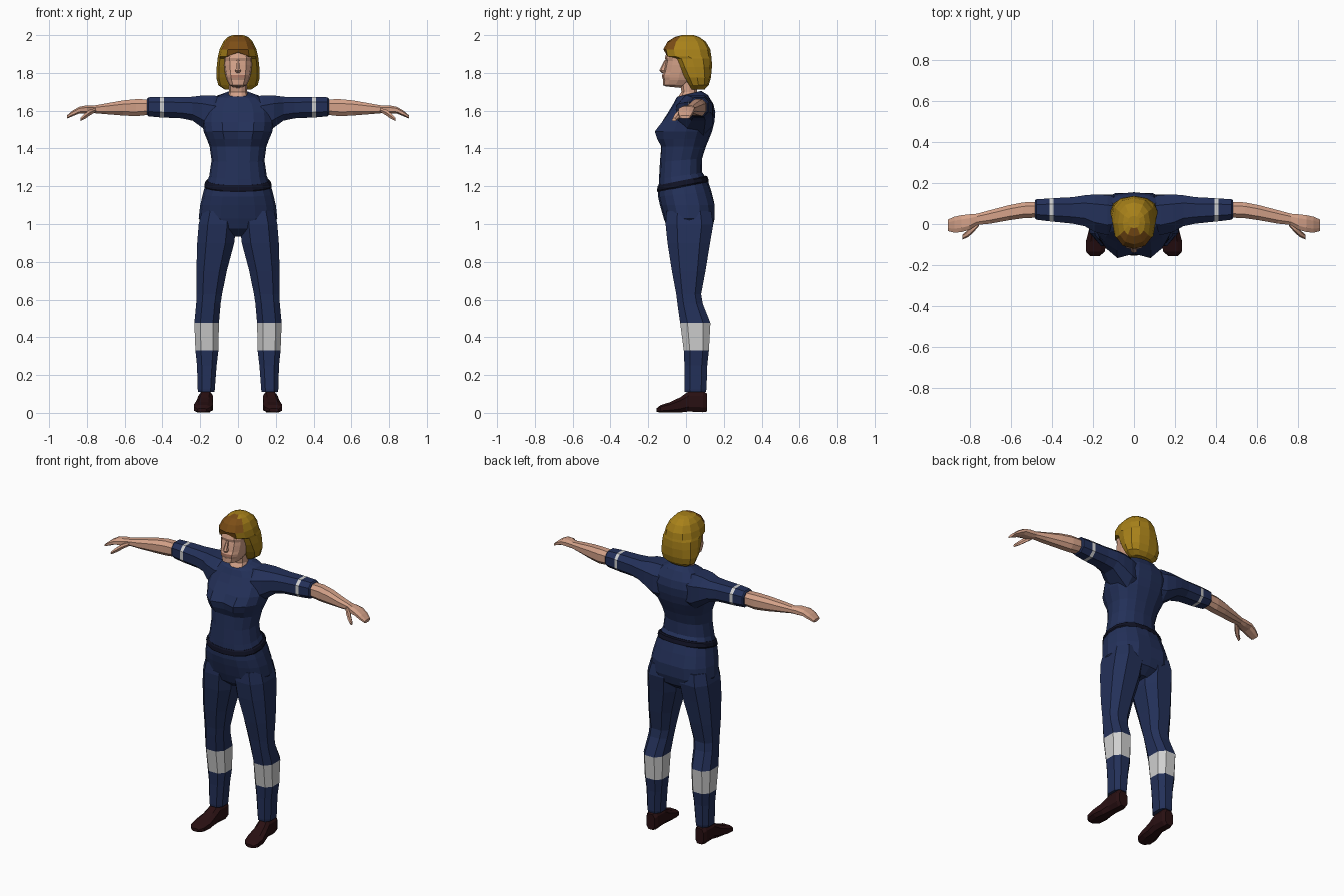
import bpy, bmesh, math
from mathutils import Vector


def material(name, rgb):
    m = bpy.data.materials.new(name)
    m.diffuse_color = (*rgb, 1)
    return m


NAVY = material("navy_cloth", (0.017, 0.030, 0.100))
BELT = material("dark_belt", (0.005, 0.006, 0.018))
STRIPE = material("reflective_grey", (0.62, 0.62, 0.62))
SKIN = material("skin", (0.66, 0.36, 0.25))
LIPS = material("lips", (0.45, 0.20, 0.14))
HAIR = material("golden_hair", (0.39, 0.22, 0.010))
FRINGE = material("brown_fringe", (0.20, 0.075, 0.008))
SHOE = material("dark_leather", (0.022, 0.005, 0.006))


def loft(name, axis, rings, n, mats, seg_mats=None, power=0.85, mirror=False, turn=0.0):
    """Skin rings (pos, a0, a1, b0, b1[, tilt]) along an axis; tilt shears pos by b."""
    bm = bmesh.new()
    loops = []
    for r in rings:
        pos, a0, a1, b0, b1 = r[:5]
        tilt = r[5] if len(r) > 5 else 0
        loop = []
        for i in range(n):
            t = 2 * math.pi * (i + turn) / n
            c, s = math.cos(t), math.sin(t)
            a = (a0 + a1) / 2 + (a1 - a0) / 2 * math.copysign(abs(c) ** power, c)
            b = (b0 + b1) / 2 + (b1 - b0) / 2 * math.copysign(abs(s) ** power, s)
            p = pos + tilt * b
            co = {"z": (a, b, p), "x": (p, a, b), "y": (a, p, b)}[axis]
            loop.append(bm.verts.new(co))
        loops.append(loop)
    for k in range(len(loops) - 1):
        lo, hi = loops[k], loops[k + 1]
        for i in range(n):
            j = (i + 1) % n
            f = bm.faces.new((lo[i], lo[j], hi[j], hi[i]))
            f.material_index = (seg_mats or {}).get(k, 0)
    bm.faces.new(loops[0][::-1])
    bm.faces.new(loops[-1])
    bmesh.ops.recalc_face_normals(bm, faces=bm.faces)
    me = bpy.data.meshes.new(name)
    bm.to_mesh(me)
    bm.free()
    for m in mats:
        me.materials.append(m)
    ob = bpy.data.objects.new(name, me)
    bpy.context.collection.objects.link(ob)
    if mirror:
        ob.modifiers.new("Mirror", "MIRROR")
    return ob


def paint(ob, index, rule):
    for f in ob.data.polygons:
        if rule(f.center, f.normal):
            f.material_index = index


def bulge(ob, centre, depth, radius):
    """Push a left and right pair of soft bumps along y."""
    for v in ob.data.vertices:
        d = Vector((abs(v.co.x), v.co.y, v.co.z)) - Vector(centre)
        v.co.y += depth * math.exp(-(d.length / radius) ** 2)


def sym(z, w, y0, y1, tilt=0):
    return (z, -w, w, y0, y1, tilt)


# Shirt body
shirt = loft("shirt", "z", [
    sym(1.225, .166, -.145, .105, .2), sym(1.26, .152, -.143, .086, .15),
    sym(1.34, .140, -.138, .085, .08), sym(1.41, .150, -.130, .105),
    sym(1.45, .165, -.137, .122), sym(1.49, .182, -.140, .138),
    sym(1.54, .190, -.122, .150), sym(1.59, .185, -.095, .155),
    sym(1.635, .165, -.068, .145), sym(1.672, .120, -.052, .115, .1),
    sym(1.685, .070, -.046, .080, .25)], 16, [NAVY])
bulge(shirt, (.085, -.13, 1.485), -.035, .06)

# Belt
loft("belt", "z", [sym(1.200, .176, -.151, .118, .2), sym(1.207, .179, -.154, .120, .2),
                   sym(1.228, .173, -.151, .114, .2), sym(1.235, .165, -.146, .106, .2)],
     16, [BELT])

# Trouser seat
seat = loft("trouser_seat", "z", [
    sym(.935, .070, -.050, .090), sym(.975, .170, -.098, .138), sym(1.03, .208, -.118, .150),
    sym(1.10, .200, -.138, .150), sym(1.16, .186, -.148, .134, .1),
    sym(1.21, .173, -.149, .114, .2)], 16, [NAVY])
bulge(seat, (.09, .14, 1.07), .012, .07)

# Trouser legs with reflective bands
loft("trouser_leg", "z", [
    (.11, .122, .213, -.010, .108), (.125, .120, .216, -.012, .112),
    (.25, .110, .220, -.012, .116), (.33, .100, .229, -.016, .125),
    (.475, .097, .235, -.036, .134), (.58, .088, .225, -.050, .092),
    (.63, .080, .223, -.056, .084), (.75, .055, .225, -.080, .108),
    (.90, .014, .222, -.105, .134), (1.0, .003, .214, -.116, .152),
    (1.07, .010, .195, -.110, .140)], 8, [NAVY, STRIPE], {3: 1}, mirror=True, turn=.5, power=.75)

# Shoes
loft("shoe", "y", [
    (-.155, .165, .215, .005, .025), (-.135, .140, .235, 0, .042), (-.085, .130, .237, 0, .058),
    (-.03, .132, .222, 0, .085), (.015, .130, .212, .004, .118), (.09, .130, .210, 0, .120),
    (.110, .140, .200, .004, .105)], 8, [SHOE], mirror=True, turn=.5, power=.7)

# Sleeves with a reflective stripe
loft("sleeve", "x", [
    (.06, -.040, .130, 1.46, 1.675), (.13, -.060, .148, 1.46, 1.688),
    (.19, -.045, .150, 1.505, 1.686), (.24, -.015, .145, 1.543, 1.678),
    (.30, -.002, .135, 1.556, 1.676), (.392, .008, .130, 1.560, 1.677),
    (.412, .010, .128, 1.561, 1.677), (.475, .018, .124, 1.567, 1.674),
    (.482, .025, .118, 1.575, 1.666)], 8, [NAVY, STRIPE], {5: 1}, mirror=True, turn=.5, power=.8)

# Forearm and hand
loft("forearm_hand", "x", [
    (.45, .030, .112, 1.578, 1.662), (.54, .026, .108, 1.568, 1.664),
    (.61, .016, .094, 1.572, 1.657), (.70, .000, .070, 1.580, 1.640),
    (.765, -.006, .052, 1.586, 1.628), (.80, -.030, .050, 1.582, 1.630),
    (.84, -.042, .046, 1.584, 1.622), (.875, -.044, .038, 1.570, 1.602),
    (.905, -.036, .024, 1.558, 1.576)], 8, [SKIN], mirror=True, turn=.5, power=.8)

# Thumb
loft("thumb", "x", [
    (.755, -.010, .020, 1.592, 1.615), (.785, -.045, .000, 1.572, 1.608),
    (.810, -.065, -.030, 1.555, 1.588), (.835, -.075, -.052, 1.543, 1.562)],
     6, [SKIN], mirror=True)

# Neck
loft("neck", "z", [
    sym(1.645, .062, -.058, .070), sym(1.672, .056, -.052, .066, .2),
    sym(1.70, .047, -.026, .060), sym(1.76, .047, -.035, .060)], 10, [SKIN])

# Head and face
head = loft("head", "z", [
    sym(1.718, .026, -.108, -.030, -.1), sym(1.735, .046, -.122, .010), sym(1.762, .060, -.121, .040),
    sym(1.775, .064, -.126, .050), sym(1.790, .067, -.126, .055), sym(1.805, .070, -.119, .06),
    sym(1.842, .075, -.112, .070), sym(1.862, .076, -.107, .070), sym(1.880, .077, -.112, .070),
    sym(1.925, .068, -.098, .060), sym(1.96, .040, -.06, .030)], 12, [SKIN, LIPS], power=.8)
paint(head, 1, lambda c, n: 1.776 < c.z < 1.788 and c.y < -.1 and abs(c.x) < .03)

# Nose
loft("nose", "z", [
    sym(1.800, .010, -.128, -.100), sym(1.812, .017, -.142, -.100),
    sym(1.825, .012, -.136, -.100), sym(1.868, .008, -.113, -.095)], 6, [SKIN], turn=.5)

# Hair, swept back below the fringe
hair = loft("hair", "z", [
    sym(1.712, .070, .025, .098), sym(1.735, .104, .012, .120), sym(1.775, .115, -.014, .132),
    sym(1.83, .113, -.048, .137), sym(1.875, .108, -.070, .136), sym(1.888, .106, -.112, .134),
    sym(1.925, .097, -.120, .128), sym(1.965, .078, -.098, .105),
    sym(1.990, .054, -.060, .070), sym(2.0, .028, -.020, .040)], 12, [HAIR, FRINGE], power=.85)
paint(hair, 1, lambda c, n: c.z > 1.878 and c.y < -.035 and abs(c.x) < .072)
# Lift the middle of the fringe into a parting
for v in hair.data.vertices:
    if abs(v.co.x) < .02 and v.co.y < -.06 and v.co.z < 1.90:
        v.co.z += .022
